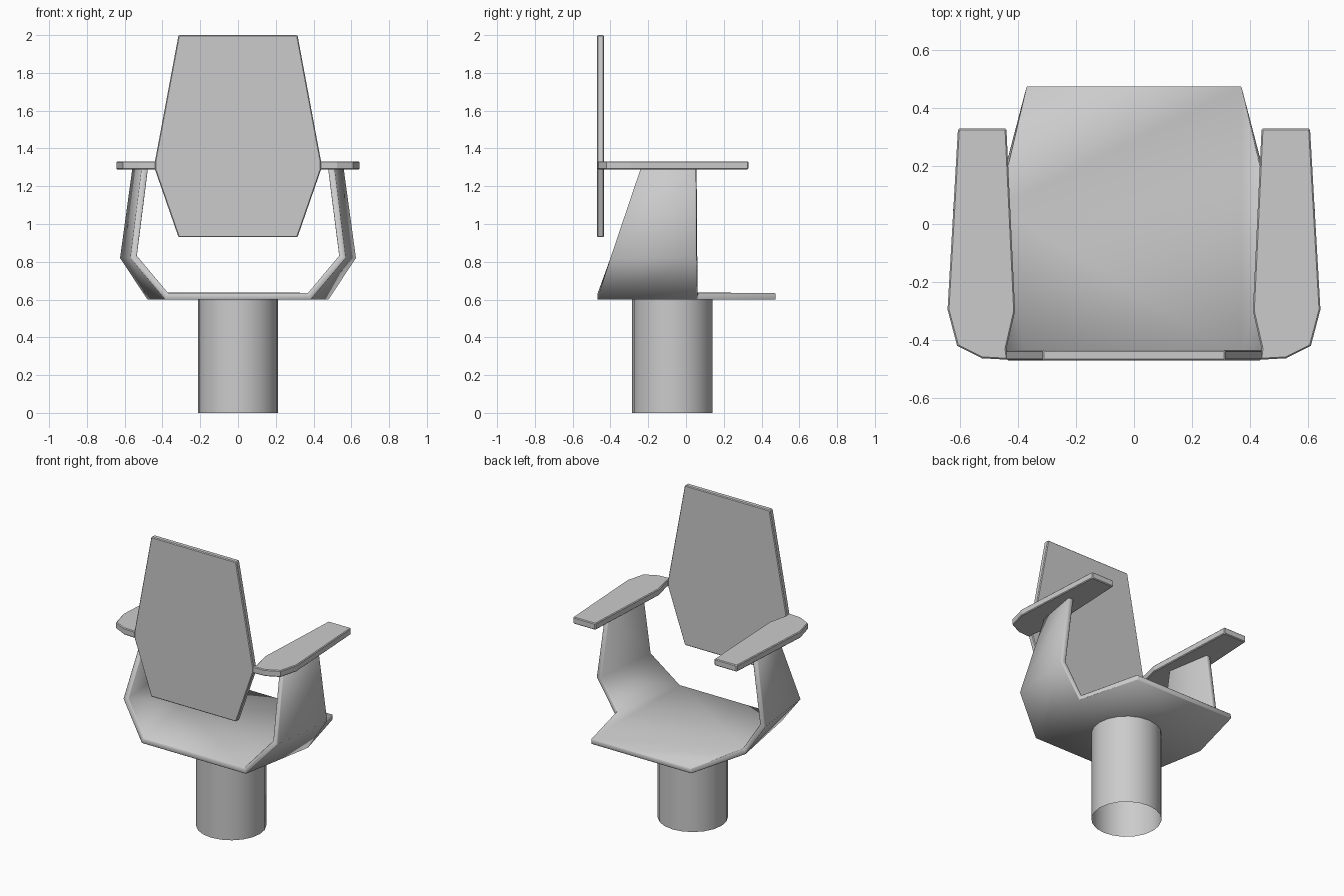
import bpy, math

if "Cube" in bpy.data.objects:
    bpy.data.objects.remove(bpy.data.objects["Cube"])


def make_object(name, verts, faces):
    mesh = bpy.data.meshes.new(name)
    mesh.from_pydata(verts, [], faces)
    mesh.update()
    obj = bpy.data.objects.new(name, mesh)
    bpy.context.collection.objects.link(obj)
    return obj


def soften(obj, width):
    bev = obj.modifiers.new("bevel", 'BEVEL')
    bev.width, bev.segments = width, 1
    bev.limit_method, bev.angle_limit = 'ANGLE', math.radians(60)


def smooth(obj, angle):
    bpy.ops.object.select_all(action='DESELECT')
    obj.select_set(True)
    bpy.context.view_layer.objects.active = obj
    bpy.ops.object.shade_smooth_by_angle(angle=math.radians(angle))


def slab(name, outline, a, b, place):
    """Extrude a counter-clockwise outline from a to b; place(u, v, w) gives xyz."""
    n = len(outline)
    verts = [place(u, v, w) for w in (a, b) for u, v in outline]
    faces = [list(range(n))[::-1], list(range(n, 2 * n))]
    faces += [[i, (i + 1) % n, n + (i + 1) % n, n + i] for i in range(n)]
    obj = make_object(name, verts, faces)
    soften(obj, 0.005)
    return obj


# Pedestal: open tube under the seat
bpy.ops.mesh.primitive_cylinder_add(vertices=20, radius=0.213, depth=0.605,
                                    end_fill_type='NOTHING', location=(0, -0.072, 0.3025))
pedestal = bpy.context.object
pedestal.name = "pedestal"
smooth(pedestal, 30)

# Seat shell: seat plate folding up into the two arm supports
seat = [(-0.37, 0.475, 0.6), (0.37, 0.475, 0.6), (0.48, 0.06, 0.6),
        (0.385, -0.47, 0.6), (-0.385, -0.47, 0.6), (-0.48, 0.06, 0.6)]
side = [(0.625, 0.055, 0.82), (0.57, -0.40, 0.82),   # bend: front, rear
        (0.56, 0.052, 1.295), (0.51, -0.24, 1.295)]  # top: front, rear
verts = seat + side + [(-x, y, z) for x, y, z in side]
faces = [[0, 1, 2, 3, 4, 5],
         [3, 2, 6, 7], [7, 6, 8, 9],
         [5, 4, 11, 10], [10, 11, 13, 12]]
shell = make_object("seat_shell", verts, faces)
solid = shell.modifiers.new("thickness", 'SOLIDIFY')
solid.thickness, solid.offset = 0.034, -1
solid.use_even_offset = True
soften(shell, 0.004)
smooth(shell, 35)

# Backrest: upright six-sided panel
half = [(0.315, 0.93), (0.44, 1.29), (0.44, 1.33), (0.315, 2.0)]
outline = half + [(-x, z) for x, z in reversed(half)]
slab("backrest", outline, 0.435, 0.47, lambda u, v, w: (u, -w, v))

# Armrests: tapered pads meeting the backrest edges
pad = [(0.44, 0.33), (0.44, 0.33), (0.41, -0.30), (0.44, -0.43), (0.435, -0.468),
       (0.525, -0.463), (0.61, -0.42), (0.643, -0.295), (0.607, 0.33)][1:]
slab("armrest_right", pad, 1.288, 1.332, lambda u, v, w: (u, v, w))
slab("armrest_left", [(-x, y) for x, y in reversed(pad)], 1.288, 1.332,
     lambda u, v, w: (u, v, w))
